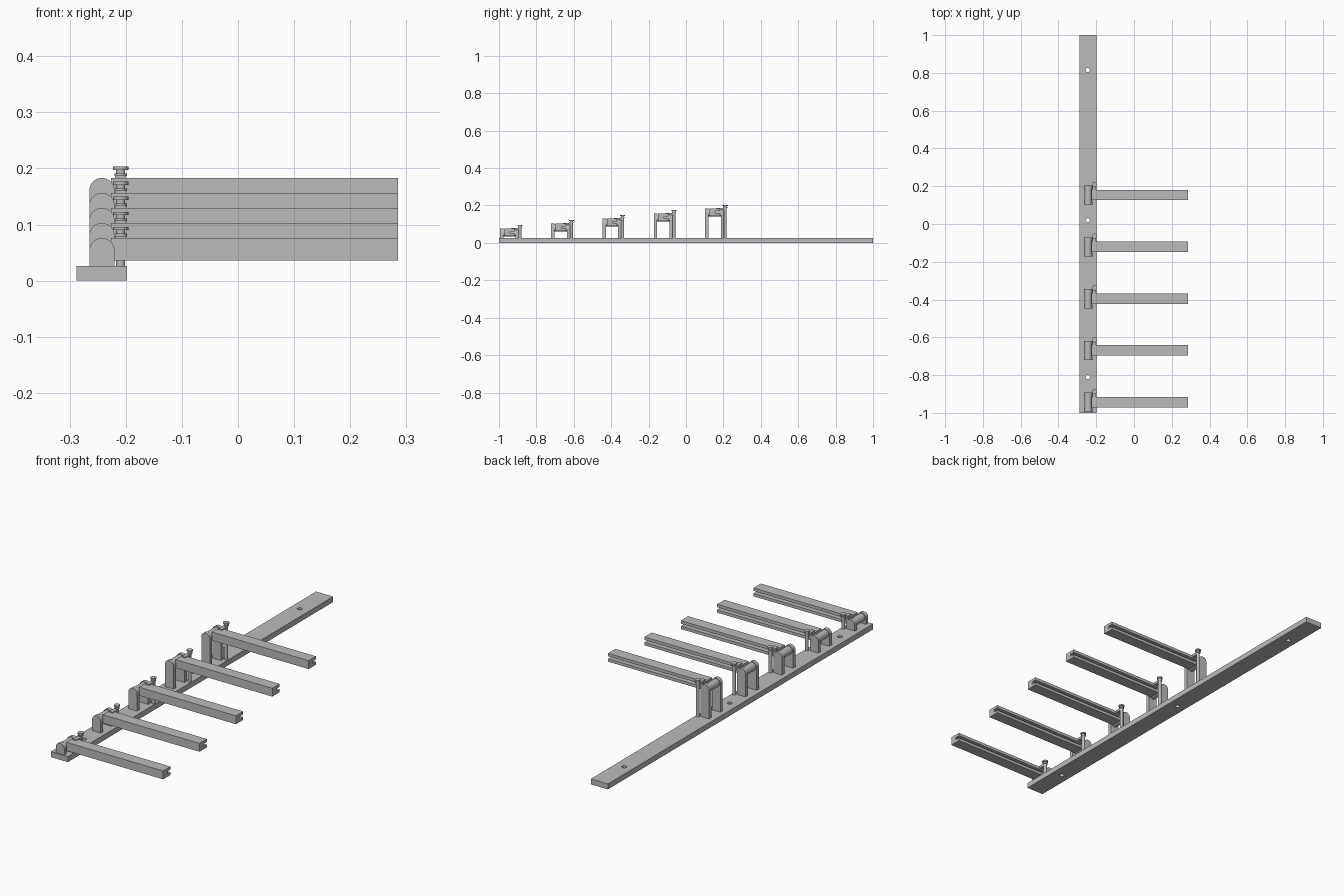
import bpy, bmesh, math
from mathutils import Matrix

if "Cube" in bpy.data.objects:
    bpy.data.objects.remove(bpy.data.objects["Cube"], do_unlink=True)

grey = bpy.data.materials.new("light_grey")
grey.use_nodes = True
colour = (0.5, 0.5, 0.5, 1)
grey.diffuse_color = colour
grey.node_tree.nodes["Principled BSDF"].inputs["Base Color"].default_value = colour


def finish(name, bm, smooth=False):
    bmesh.ops.recalc_face_normals(bm, faces=bm.faces)
    mesh = bpy.data.meshes.new(name)
    bm.to_mesh(mesh)
    bm.free()
    mesh.materials.append(grey)
    obj = bpy.data.objects.new(name, mesh)
    bpy.context.collection.objects.link(obj)
    if smooth:
        bpy.ops.object.select_all(action="DESELECT")
        obj.select_set(True)
        bpy.context.view_layer.objects.active = obj
        bpy.ops.object.shade_smooth_by_angle(angle=math.radians(35))
    return obj


def extrude(name, points, vector, smooth=False):
    bm = bmesh.new()
    face = bm.faces.new([bm.verts.new(p) for p in points])
    new = bmesh.ops.extrude_face_region(bm, geom=[face])["geom"]
    bmesh.ops.translate(bm, vec=vector,
                        verts=[v for v in new if isinstance(v, bmesh.types.BMVert)])
    if face.is_valid and len(face.link_loops if hasattr(face, "link_loops") else face.loops) == 0:
        bm.faces.remove(face)
    return finish(name, bm, smooth)


def box(name, x0, x1, y0, y1, z0, z1):
    return extrude(name, [(x0, y0, z0), (x1, y0, z0), (x1, y1, z0), (x0, y1, z0)],
                   (0, 0, z1 - z0))


def turned(name, x, y, sections):
    # stack of coaxial discs: (radius, bottom, top)
    bm = bmesh.new()
    for r, z0, z1 in sections:
        bmesh.ops.create_cone(bm, cap_ends=True, segments=24, radius1=r, radius2=r,
                              depth=z1 - z0,
                              matrix=Matrix.Translation((x, y, (z0 + z1) / 2)))
    return finish(name, bm, True)


BASE_TOP = 0.026
PIVOT_X = -0.2425
ROUND = 0.0225

# Base rail with three screw holes
rail = box("base_rail", -0.288, -0.198, -1, 1, 0, BASE_TOP)
for hole_y in (-0.81, 0.02, 0.815):
    cutter = turned("hole_cutter", -0.245, hole_y, [(0.011, -0.05, 0.1)])
    cutter.hide_render = True
    mod = rail.modifiers.new("screw_hole", "BOOLEAN")
    mod.operation = "DIFFERENCE"
    mod.solver = "EXACT"
    mod.object = cutter
    bpy.context.view_layer.objects.active = rail
    bpy.ops.object.modifier_apply(modifier=mod.name)
    bpy.data.objects.remove(cutter, do_unlink=True)


def cheek(name, y0, y1, top):
    arc = [(PIVOT_X + ROUND * math.cos(a), y0, top - ROUND + ROUND * math.sin(a))
           for a in (math.pi * i / 20 for i in range(21))]
    points = [(PIVOT_X + ROUND, y0, BASE_TOP)] + arc + [(PIVOT_X - ROUND, y0, BASE_TOP)]
    extrude(name, points, (0, y1 - y0, 0), True)


def hinge_barrel(name, y0, y1, top):
    r = 0.019
    points = [(PIVOT_X + r * math.cos(a), y0, top - ROUND + r * math.sin(a))
              for a in (math.tau * i / 32 for i in range(32))]
    extrude(name, points, (0, y1 - y0, 0), True)


def slotted_arm(name, y0, y1, z0, z1):
    # C-shaped section, open towards +y
    x, mid, deep = -0.226, (z0 + z1) / 2, y1 - 0.024
    gap = 0.006
    section = [(x, y0, z0), (x, y1, z0), (x, y1, mid - gap), (x, deep, mid - gap),
               (x, deep, mid + gap), (x, y1, mid + gap), (x, y1, z1), (x, y0, z1)]
    extrude(name, section, (0.285 - x, 0, 0))


# Five stations, each taller than the one in front
for i in range(5):
    n = i + 1
    y = -0.943 + 0.2742 * i
    top = 0.076 + 0.0268 * i
    cheek(f"front_cheek_{n}", y - 0.052, y - 0.034, top)
    cheek(f"back_cheek_{n}", y + 0.032, y + 0.05, top)
    hinge_barrel(f"hinge_barrel_{n}", y - 0.036, y + 0.034, top)
    slotted_arm(f"arm_{n}", y - 0.028, y + 0.027, top - 0.04, top)
    # Lug joining the arm to the adjusting screw
    box(f"screw_lug_{n}", -0.219, -0.2, y + 0.01, y + 0.055, top - 0.008, top + 0.004)
    turned(f"adjusting_screw_{n}", -0.209, y + 0.056,
           [(0.008, BASE_TOP, top + 0.003), (0.011, top + 0.003, top + 0.008),
            (0.008, top + 0.008, top + 0.014), (0.0135, top + 0.014, top + 0.02)])
